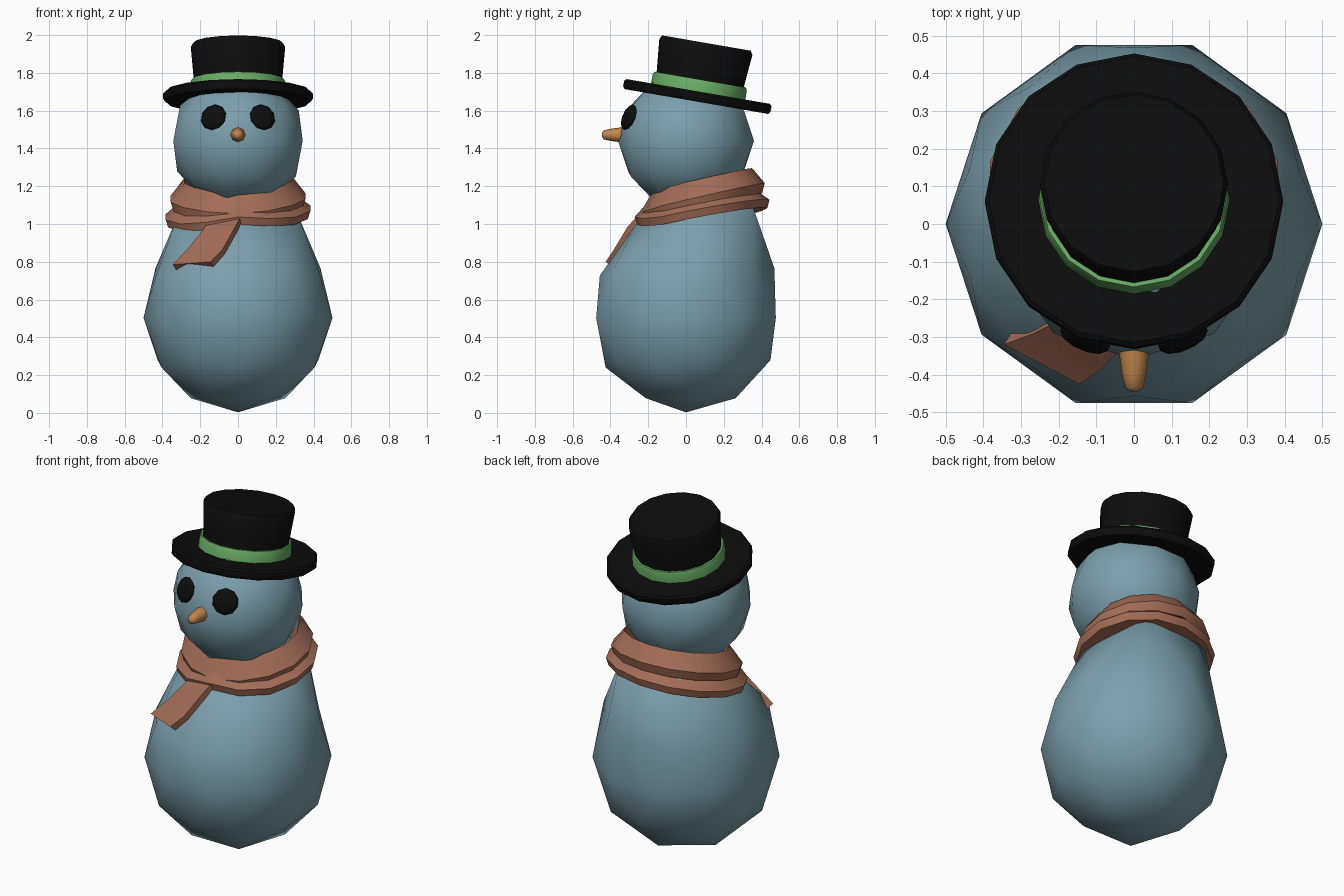
import bpy, bmesh, math
from mathutils import Vector, Matrix

if "Cube" in bpy.data.objects:
    bpy.data.objects.remove(bpy.data.objects["Cube"])


def material(name, rgb):
    m = bpy.data.materials.new(name)
    m.diffuse_color = (*rgb, 1)
    m.use_nodes = True
    m.node_tree.nodes["Principled BSDF"].inputs["Base Color"].default_value = m.diffuse_color
    return m


BLUE = material("dusty_blue", (0.20, 0.345, 0.405))
BLACK = material("black", (0.004, 0.004, 0.004))
GREEN = material("green", (0.14, 0.42, 0.13))
RUST = material("rust", (0.37, 0.15, 0.095))
ORANGE = material("carrot_orange", (0.54, 0.24, 0.075))


def finish(name, bm, mat, angle=40):
    bmesh.ops.recalc_face_normals(bm, faces=bm.faces[:])
    me = bpy.data.meshes.new(name)
    bm.to_mesh(me)
    bm.free()
    me.materials.append(mat)
    ob = bpy.data.objects.new(name, me)
    bpy.context.collection.objects.link(ob)
    bpy.ops.object.select_all(action='DESELECT')
    ob.select_set(True)
    bpy.context.view_layer.objects.active = ob
    bpy.ops.object.shade_smooth_by_angle(angle=math.radians(angle))
    return ob


def loft(name, rings, mat, closed=False, angle=40):
    """Join rings of points; cap the ends unless the loft closes on itself."""
    bm = bmesh.new()
    vs = [[bm.verts.new(p) for p in ring] for ring in rings]
    n = len(vs[0])
    pairs = list(zip(vs, vs[1:])) + ([(vs[-1], vs[0])] if closed else [])
    for a, b in pairs:
        for i in range(n):
            j = (i + 1) % n
            bm.faces.new((a[i], a[j], b[j], b[i]))
    if not closed:
        bm.faces.new(vs[0])
        bm.faces.new(vs[-1])
    return finish(name, bm, mat, angle)


def lathe(name, profile, n, mat, matrix, angle=40):
    rings = [[matrix @ Vector((r * math.cos(2 * math.pi * i / n),
                               r * math.sin(2 * math.pi * i / n), z))
              for i in range(n)] for r, z in profile]
    return loft(name, rings, mat, angle=angle)


def ball(name, radius, matrix, mat, deform=None):
    bm = bmesh.new()
    bmesh.ops.create_icosphere(bm, subdivisions=2, radius=radius)
    bm.transform(matrix)
    if deform:
        for v in bm.verts:
            deform(v.co)
    return finish(name, bm, mat, 80)


# Body: low-poly ball whose top is pulled up into wide, tilted shoulders
def shoulders(co):
    h = co.z - 0.503
    if h > 0.45:                       # top
        co.y, co.z = 0.08, 1.2
    elif h > 0.35:                     # shoulder ring
        co.x *= 0.33 / 0.263
        co.y = co.y * 0.33 / 0.263 + 0.07
        co.z = 1.08 + 0.23 * (co.y - 0.07)
    elif h > 0.24:                     # chest ring
        co.x *= 1.08
        co.y *= 1.1
    elif h > 0.1:
        co.x *= 1.02
        co.y *= 1.02


ball("body", 0.5, Matrix.Translation((0, 0, 0.503)) @ Matrix.Rotation(-math.pi / 2, 4, 'Z'),
     BLUE, shoulders)

# Head
HEAD = Vector((0, 0, 1.44))
ball("head", 0.36, Matrix.Translation(HEAD), BLUE)

# Eyes: flattened beads lying on the head
for side, label in ((-1, "left"), (1, "right")):
    d = Vector((side * 0.13, -0.303, 0.125))
    rot = d.to_track_quat('Z', 'Y').to_matrix().to_4x4()
    ball("eye_" + label, 1, Matrix.Translation(HEAD + d) @ rot
         @ Matrix.Diagonal((0.072, 0.072, 0.024, 1)), BLACK)

# Nose
lathe("nose", [(0.042, 0), (0.040, 0.05), (0.032, 0.11), (0.024, 0.145), (0.010, 0.155)], 8, ORANGE,
      Matrix.Translation((0, -0.29, 1.472)) @ Matrix.Rotation(math.pi / 2, 4, 'X'), 60)

# Hat: brim, crown and band, all tipped backwards
HAT = Matrix.Translation((0, 0.06, 1.676)) @ Matrix.Rotation(math.radians(-9.8), 4, 'X')
lathe("hat_brim", [(0.20, -0.026), (0.385, -0.028), (0.396, -0.015),
                   (0.396, 0.015), (0.385, 0.026), (0.20, 0.026)], 16, BLACK, HAT)
lathe("hat_crown", [(0.235, 0.02), (0.235, 0.10), (0.25, 0.265), (0.238, 0.286)], 16, BLACK, HAT)
lathe("hat_band", [(0.254, 0.022), (0.252, 0.075), (0.246, 0.09)], 16, GREEN, HAT)


# Scarf: two tilted loops with a slanted band section
def scarf_loop(name, section, z0, slope, roll, bump):
    rings = []
    for i in range(14):
        a = 2 * math.pi * i / 14 - math.pi / 2
        front = max(0, -math.sin(a)) ** 8
        ring = []
        for r, z in section:
            x, y = 1.1 * r * math.cos(a), r * math.sin(a)
            ring.append((x, y + 0.085, z0 + z + slope * y + roll * x + bump * front))
        rings.append(ring)
    loft(name, rings, RUST, closed=True, angle=35)


scarf_loop("scarf_upper_loop", [(0.265, 0.095), (0.332, 0.0), (0.318, -0.05), (0.23, -0.03)],
           1.14, 0.23, 0.02, -0.01)
scarf_loop("scarf_lower_loop", [(0.28, 0.07), (0.357, 0.0), (0.345, -0.042), (0.26, -0.03)],
           1.06, 0.19, 0.06, 0.045)

# Scarf tail: a thick strip lying on the chest (left edge, right edge)
inward = Vector((0.022, 0.036, -0.034))
strip = [((-0.14, -0.19, 1.04), (0.02, -0.25, 1.05)),
         ((-0.185, -0.25, 0.97), (-0.015, -0.31, 0.985)),
         ((-0.265, -0.29, 0.87), (-0.085, -0.385, 0.86)),
         ((-0.345, -0.32, 0.785), (-0.145, -0.425, 0.80))]
loft("scarf_tail", [[Vector(l), Vector(r), Vector(r) + inward, Vector(l) + inward]
                    for l, r in strip], RUST, angle=35)
